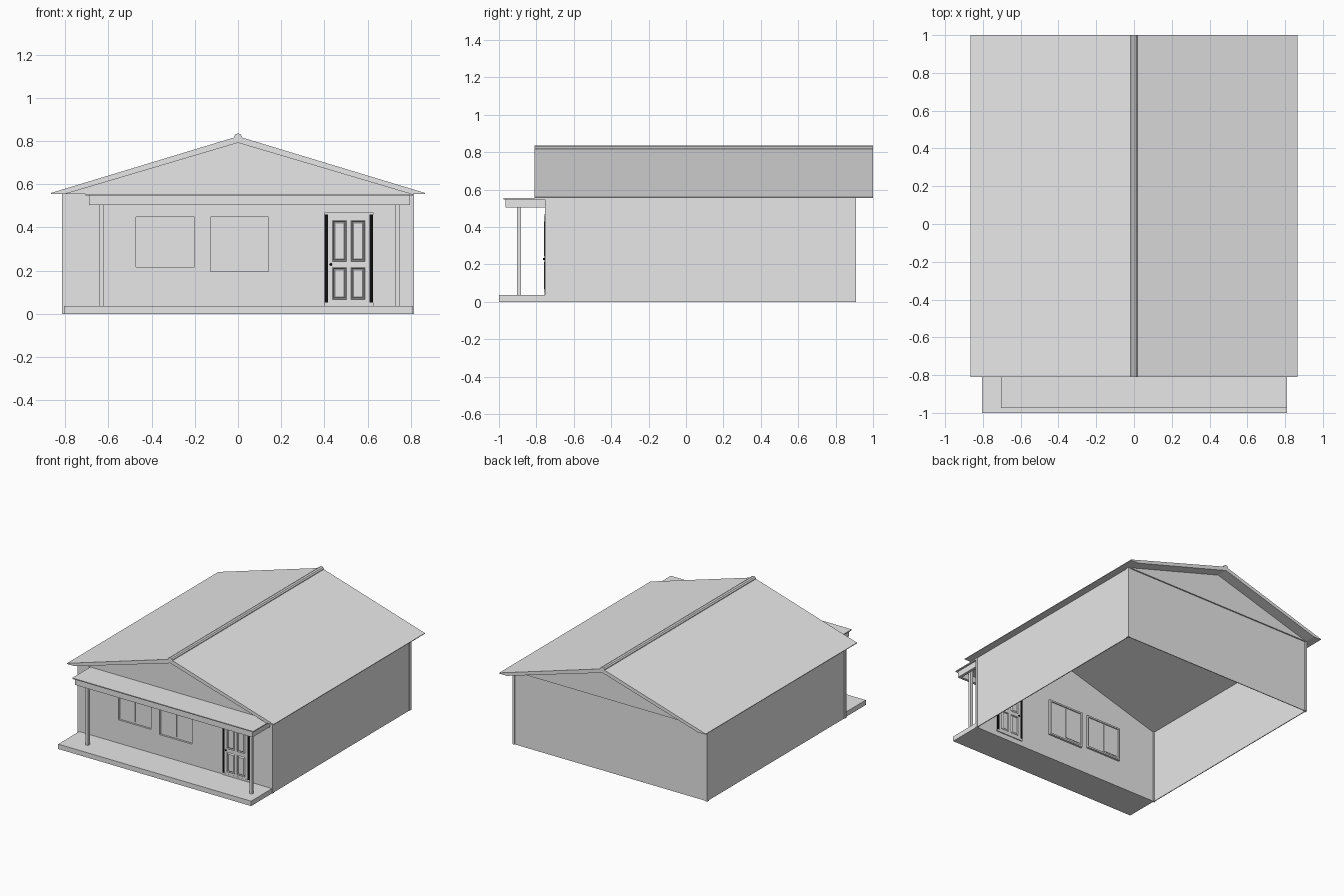
import bpy, bmesh
from mathutils import Matrix

cube = bpy.data.objects.get("Cube")
if cube:
    bpy.data.objects.remove(cube)


def material(name, value):
    m = bpy.data.materials.new(name)
    m.use_nodes = True
    colour = (value, value, value, 1)
    m.diffuse_color = colour
    m.node_tree.nodes["Principled BSDF"].inputs["Base Color"].default_value = colour
    return m


GREY = material("light_grey", 0.8)
BLACK = material("black", 0.004)


def add(name, bm, mat=GREY):
    mesh = bpy.data.meshes.new(name)
    bm.normal_update()
    bm.to_mesh(mesh)
    bm.free()
    mesh.materials.append(mat)
    ob = bpy.data.objects.new(name, mesh)
    bpy.context.collection.objects.link(ob)
    return ob


def box(name, x, y, z, mat=GREY):
    """Box from three (low, high) ranges."""
    bm = bmesh.new()
    bmesh.ops.create_cube(bm, size=1)
    for v in bm.verts:
        v.co = [r[0] if c < 0 else r[1] for c, r in zip(v.co, (x, y, z))]
    return add(name, bm, mat)


def prism(name, profile, y0, y1):
    """Extrude an x-z profile along y."""
    bm = bmesh.new()
    face = bm.faces.new([bm.verts.new((x, y0, z)) for x, z in profile])
    ext = bmesh.ops.extrude_face_region(bm, geom=[face])["geom"]
    moved = [g for g in ext if isinstance(g, bmesh.types.BMVert)]
    bmesh.ops.translate(bm, verts=moved, vec=(0, y1 - y0, 0))
    bmesh.ops.recalc_face_normals(bm, faces=bm.faces)
    return add(name, bm)


def sheet(xs, zs, y, areas):
    """Front-facing grid of cells; also returns the cells inside the areas."""
    bm = bmesh.new()
    marked = []
    xs, zs = sorted(set(xs)), sorted(set(zs))
    for x0, x1 in zip(xs, xs[1:]):
        for z0, z1 in zip(zs, zs[1:]):
            corners = ((x0, z0), (x1, z0), (x1, z1), (x0, z1))
            f = bm.faces.new([bm.verts.new((x, y, z)) for x, z in corners])
            cx, cz = (x0 + x1) / 2, (z0 + z1) / 2
            if any(a < cx < b and c < cz < d for (a, b), (c, d) in areas):
                marked.append(f)
    bmesh.ops.remove_doubles(bm, verts=bm.verts, dist=0.0001)
    bm.normal_update()
    return bm, marked


W, EAVE, FRONT, BACK = 0.81, 0.555, -0.75, 0.905
T = 0.006

# Window openings and their left sashes, as x and z ranges
windows = {
    "right_window": ((-0.478, -0.196), (0.21, 0.455), (-0.457, -0.34), (0.229, 0.441)),
    "centre_window": ((-0.134, 0.148), (0.19, 0.455), (-0.118, 0.007), (0.21, 0.441)),
}
holes = [(w[0], w[1]) for w in windows.values()]

# Walls
bm, cells = sheet([-W, W] + [x for h in holes for x in h[0]],
                  [0, EAVE] + [z for h in holes for z in h[1]], FRONT, holes)
bmesh.ops.delete(bm, geom=cells, context="FACES")
wall = add("front_wall", bm)
solid = wall.modifiers.new("thickness", "SOLIDIFY")
solid.thickness, solid.offset = T, -1
box("back_wall", (-W, W), (BACK - T, BACK), (0, EAVE))
for side, s in (("left", 1), ("right", -1)):
    box(side + "_wall", sorted((s * W, s * (W - T))), (FRONT, BACK), (0, EAVE))
    for end, y0, y1 in (("front", FRONT - 0.003, FRONT + 0.015),
                        ("back", BACK - 0.015, BACK + 0.005)):
        box(f"{end}_{side}_corner_post", sorted((s * 0.797, s * 0.815)), (y0, y1), (0, EAVE))

# Gables, slightly proud of the walls
triangle = [(-0.8, EAVE), (0.8, EAVE), (0, 0.792)]
prism("front_gable", triangle, FRONT - 0.008, FRONT + T)
prism("back_gable", triangle, BACK - T, BACK + 0.01)

# Roof and ridge cap
prism("roof", [(-0.865, EAVE), (-0.8, EAVE), (0, 0.792), (0.8, EAVE), (0.865, EAVE),
               (0.865, 0.56), (0, 0.822), (-0.865, 0.56)], -0.81, 1)
bm = bmesh.new()
bmesh.ops.create_cone(bm, cap_ends=True, segments=10, radius1=0.02, radius2=0.02, depth=1.81,
                      matrix=Matrix.Translation((0, 0.095, 0.815)) @ Matrix.Rotation(1.5708, 4, "X"))
add("ridge_cap", bm)

# Porch floor, roof, beams and posts
box("porch_floor", (-0.805, 0.81), (-1, FRONT), (0, 0.037))
box("porch_roof", (-0.705, 0.81), (-0.975, FRONT), (0.548, 0.555))
box("porch_front_beam", (-0.69, 0.797), (-0.965, -0.945), (0.503, 0.548))
box("porch_right_beam", (-0.69, -0.67), (-0.945, FRONT), (0.503, 0.548))
box("porch_left_beam", (0.777, 0.797), (-0.945, FRONT), (0.503, 0.548))
for side, x in (("right", -0.633), ("left", 0.739)):
    box(f"porch_{side}_post", (x - 0.01, x + 0.01), (-0.903, -0.883), (0.037, 0.548))

# Windows: recessed frame, pane and sliding sash
for name, ((x0, x1), (z0, z1), sash_x, sash_z) in windows.items():
    b, depth = 0.01, (-0.754, -0.728)
    box(name + "_jamb_right", (x0 - T, x0 + T), depth, (z0 - T, z1 + T))
    box(name + "_jamb_left", (x1 - T, x1 + T), depth, (z0 - T, z1 + T))
    box(name + "_sill", (x0, x1), depth, (z0 - T, z0 + T))
    box(name + "_head", (x0, x1), depth, (z1 - T, z1 + T))
    box(name + "_pane", (x0, x1), (-0.74, -0.736), (z0, z1))
    box(name + "_sash", sash_x, (-0.744, -0.732), sash_z)

# Door: panelled faces on both sides, casing, dark side strips and knobs
panels = [(x, z) for x in ((0.438, 0.502), (0.523, 0.587))
          for z in ((0.067, 0.215), (0.243, 0.432))]
for face, turn in (("outer", False), ("inner", True)):
    bm, cells = sheet([0.417, 0.608] + [x for p in panels for x in p[0]],
                      [0.05, 0.46] + [z for p in panels for z in p[1]], -0.756, panels)
    for width, depth in ((0.004, 0.003), (0.005, -0.006), (0.007, 0.004)):
        bmesh.ops.inset_individual(bm, faces=cells, thickness=width, depth=depth)
    if turn:
        pivot = Matrix.Translation((0.5125, -0.747, 0))
        bm.transform(pivot @ Matrix.Rotation(3.14159, 4, "Z") @ pivot.inverted())
    add(f"door_{face}_face", bm)
    y = -0.734 if turn else -0.76
    bm = bmesh.new()
    bmesh.ops.create_uvsphere(bm, u_segments=12, v_segments=8, radius=0.006,
                              matrix=Matrix.Translation((0.43, y, 0.229)))
    knob = add(f"door_{face}_knob", bm, BLACK)
    knob.data.shade_smooth()
box("door_head", (0.4, 0.627), (-0.757, -0.737), (0.46, 0.47))
box("door_threshold", (0.4, 0.627), (-0.757, -0.737), (0.037, 0.052))
for side, x in (("right", (0.4, 0.417)), ("left", (0.608, 0.625))):
    box(f"door_{side}_strip", x, (-0.757, -0.737), (0.052, 0.46), BLACK)
